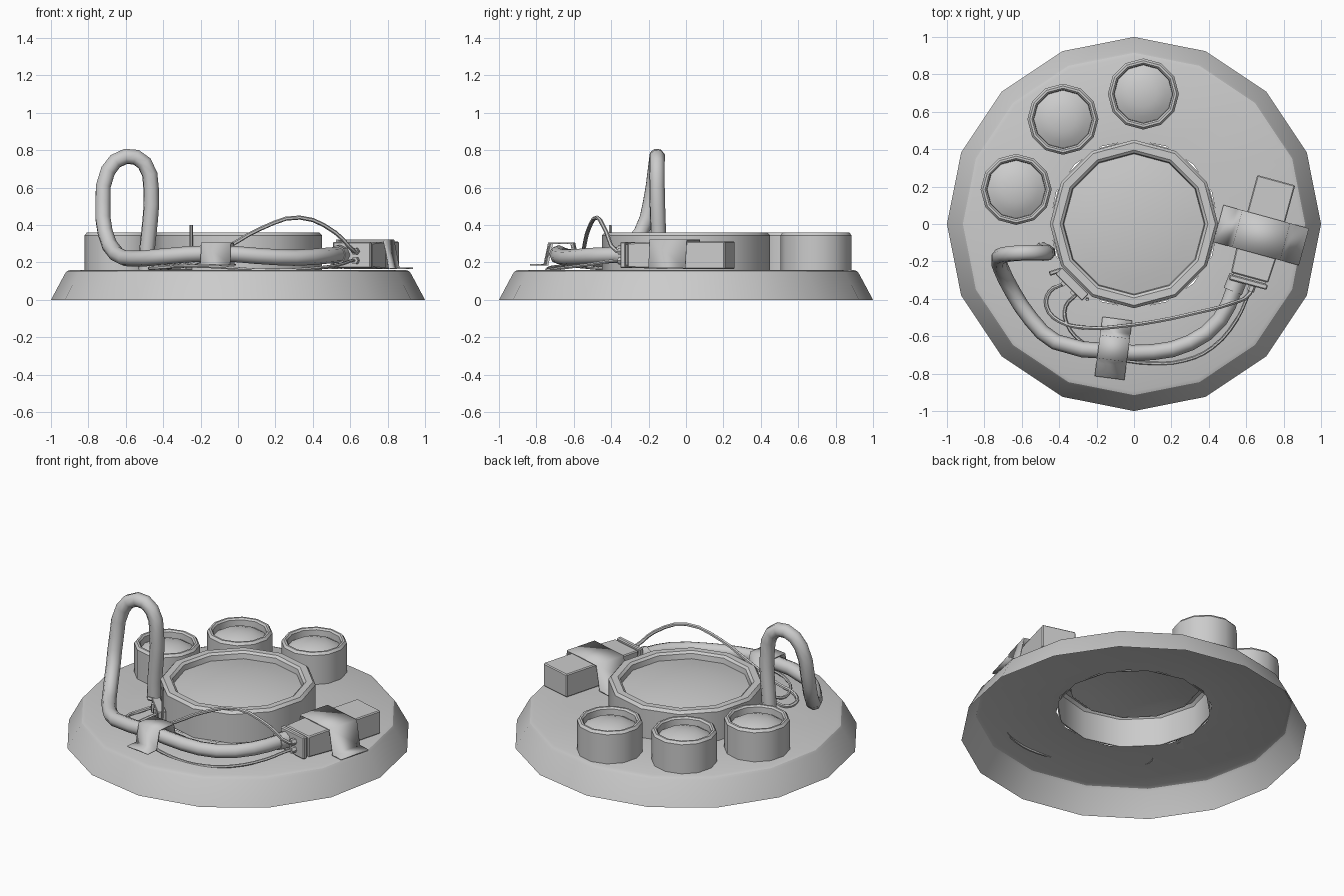
import bpy, bmesh, math
from mathutils import Matrix, Vector

if "Cube" in bpy.data.objects:
    bpy.data.objects.remove(bpy.data.objects["Cube"])


def finish(name, bm, angle=31, matrix=None):
    bmesh.ops.recalc_face_normals(bm, faces=bm.faces)
    me = bpy.data.meshes.new(name)
    bm.to_mesh(me)
    bm.free()
    ob = bpy.data.objects.new(name, me)
    bpy.context.collection.objects.link(ob)
    if matrix is not None:
        ob.matrix_world = matrix
    bpy.context.view_layer.objects.active = ob
    bpy.ops.object.select_all(action='DESELECT')
    ob.select_set(True)
    bpy.ops.object.shade_smooth_by_angle(angle=math.radians(angle))
    return ob


def lathe(name, profile, sides, x=0, y=0):
    """Revolve an open (radius, z) profile; radius 0 closes to a point."""
    bm = bmesh.new()
    rings = []
    for r, z in profile:
        if r == 0:
            rings.append([bm.verts.new((0, 0, z))] * sides)
        else:
            rings.append([bm.verts.new((r * math.cos(2 * math.pi * i / sides),
                                        r * math.sin(2 * math.pi * i / sides), z))
                          for i in range(sides)])
    for a, b in zip(rings, rings[1:]):
        for i in range(sides):
            j = (i + 1) % sides
            bm.faces.new(list(dict.fromkeys((a[i], a[j], b[j], b[i]))))
    return finish(name, bm, matrix=Matrix.Translation((x, y, 0)))


def box(name, x0, x1, y0, y1, z0, z1, frame, taper=1.0, bevel=0.006):
    """Box in a local frame; taper scales the -y end."""
    bm = bmesh.new()
    bmesh.ops.create_cube(bm, size=1)
    for v in bm.verts:
        t = taper if v.co.y < 0 else 1
        v.co = ((x0 + x1) / 2 + v.co.x * (x1 - x0) * t,
                (y0 + y1) / 2 + v.co.y * (y1 - y0),
                (z0 + z1) / 2 + v.co.z * (z1 - z0) * t)
    if bevel:
        bmesh.ops.bevel(bm, geom=bm.edges[:], offset=bevel, segments=1, affect='EDGES')
    return finish(name, bm, matrix=frame)


def strap(name, half, width, top_half, leg_half, z0, z1, frame):
    """Bent sheet strap: foot, leg, top, leg, foot along local x."""
    pts = [(-half, z0), (-leg_half, z0), (-top_half, z1), (top_half, z1), (leg_half, z0), (half, z0)]
    bm = bmesh.new()
    rows = [[bm.verts.new((x, s * width / 2, z)) for s in (-1, 1)] for x, z in pts]
    for a, b in zip(rows, rows[1:]):
        bm.faces.new((a[0], b[0], b[1], a[1]))
    ob = finish(name, bm, matrix=frame)
    mod = ob.modifiers.new("thickness", 'SOLIDIFY')
    mod.thickness = 0.008
    mod.offset = 0
    return ob


def tube(name, pts, radius, res=2, around=2):
    cu = bpy.data.curves.new(name, 'CURVE')
    cu.dimensions = '3D'
    cu.bevel_depth = radius
    cu.bevel_resolution = around
    cu.resolution_u = res
    cu.use_fill_caps = True
    sp = cu.splines.new('BEZIER')
    sp.bezier_points.add(len(pts) - 1)
    for bp, p in zip(sp.bezier_points, pts):
        bp.co = p
        bp.handle_left_type = bp.handle_right_type = 'AUTO'
    ob = bpy.data.objects.new(name, cu)
    bpy.context.collection.objects.link(ob)
    bpy.ops.object.select_all(action='DESELECT')
    ob.select_set(True)
    bpy.context.view_layer.objects.active = ob
    bpy.ops.object.convert(target='MESH')
    bpy.ops.object.shade_smooth_by_angle(angle=math.radians(50))


def frame(x, y, deg):
    return Matrix.Translation((x, y, 0)) @ Matrix.Rotation(math.radians(deg), 4, 'Z')


# Hollow base shell: 16 sides, open below, open under the main ring
lathe("base_shell", [(1, 0), (0.925, 0.14), (0.915, 0.153), (0.895, 0.16), (0.45, 0.16)], 16)
lathe("base_inner_plate", [(0.455, 0.16), (0.445, 0.16)], 12)

# Central ring with shallow lens, then three small cups with lenses
lathe("main_ring", [(0.45, 0.16), (0.45, 0.343), (0.435, 0.36), (0.395, 0.36),
                    (0.38, 0.348), (0.375, 0.315)], 12)
lathe("main_lens", [(0.38, 0.315), (0.29, 0.332), (0.19, 0.345), (0.09, 0.352), (0, 0.354)], 12)
for i, (x, y) in enumerate([(0.05, 0.695), (-0.38, 0.56), (-0.63, 0.185)]):
    lathe(f"cup_{i + 1}", [(0.19, 0.16), (0.19, 0.345), (0.178, 0.36), (0.166, 0.36),
                           (0.157, 0.35), (0.155, 0.31)], 12, x, y)
    lathe(f"cup_lens_{i + 1}", [(0.157, 0.31), (0.12, 0.332), (0.07, 0.348), (0, 0.354)], 12, x, y)

# Plug: rear body, front body, flange and pins in one rotated frame
F = frame(0.68, -0.06, -15.3)
box("plug_rear", -0.105, 0.105, -0.05, 0.305, 0.165, 0.312, F)
box("plug_front", -0.115, 0.115, -0.235, 0.0, 0.165, 0.312, F, taper=0.9)
box("plug_flange", -0.105, 0.105, -0.275, -0.245, 0.17, 0.31, F)
box("plug_neck", -0.09, 0.09, -0.25, -0.22, 0.185, 0.295, F, bevel=0)
strap("plug_strap", 0.237, 0.205, 0.13, 0.16, 0.168, 0.32, F)
strap("cable_clip", 0.16, 0.16, 0.06, 0.085, 0.187, 0.303, frame(-0.11, -0.665, 82.5))

# Thick cable with its upright hoop
tube("thick_cable", [
    (0.56, -0.28, 0.24), (0.535, -0.35, 0.24), (0.46, -0.51, 0.235), (0.30, -0.635, 0.225),
    (0.1, -0.685, 0.235), (-0.12, -0.68, 0.25), (-0.42, -0.63, 0.23), (-0.55, -0.51, 0.22),
    (-0.65, -0.36, 0.245), (-0.71, -0.24, 0.36), (-0.722, -0.19, 0.52), (-0.695, -0.165, 0.69),
    (-0.6, -0.155, 0.767), (-0.5, -0.155, 0.73), (-0.465, -0.155, 0.6), (-0.47, -0.15, 0.42),
    (-0.485, -0.145, 0.28), (-0.49, -0.14, 0.16)], 0.043)
tube("cable_collar", [(0.56, -0.28, 0.24), (0.528, -0.36, 0.24)], 0.052, res=1)

# Thin wires: one arches over, one lies along the outside of the cable
tube("thin_wire_upper", [
    (0.635, -0.32, 0.26), (0.62, -0.37, 0.26), (0.52, -0.425, 0.36), (0.33, -0.475, 0.44),
    (0.12, -0.52, 0.38), (-0.06, -0.545, 0.28), (-0.25, -0.555, 0.19), (-0.4, -0.52, 0.175),
    (-0.468, -0.44, 0.17), (-0.45, -0.36, 0.17), (-0.385, -0.325, 0.2)], 0.011, 3, 1)
tube("thin_wire_lower", [
    (0.635, -0.32, 0.21), (0.61, -0.38, 0.21), (0.55, -0.51, 0.19), (0.42, -0.66, 0.17),
    (0.27, -0.73, 0.16), (0.1, -0.745, 0.16), (-0.1, -0.715, 0.175), (-0.28, -0.63, 0.18),
    (-0.36, -0.53, 0.175), (-0.365, -0.44, 0.17), (-0.31, -0.38, 0.2)], 0.009, 3, 1)
for i, z in enumerate((0.26, 0.21)):
    tube(f"wire_seal_{i + 1}", [(0.64, -0.31, z), (0.622, -0.36, z)], 0.02, 1, 1)

# Wire terminal block against the ring, with its lugs and pins
T = frame(-0.335, -0.325, -45)
box("terminal_block", -0.1, 0.1, -0.02, 0.03, 0.16, 0.23, T, bevel=0.003)
for i, x in enumerate((-0.035, 0.035)):
    box(f"terminal_lug_{i + 1}", x - 0.012, x + 0.012, -0.035, -0.01, 0.175, 0.225, T, bevel=0)
tube("upright_pin", [(-0.25, -0.4, 0.2), (-0.25, -0.4, 0.32), (-0.25, -0.405, 0.4)], 0.009, 1, 1)
tube("side_pin", [(-0.39, -0.245, 0.21), (-0.45, -0.265, 0.22)], 0.012, 1, 1)
